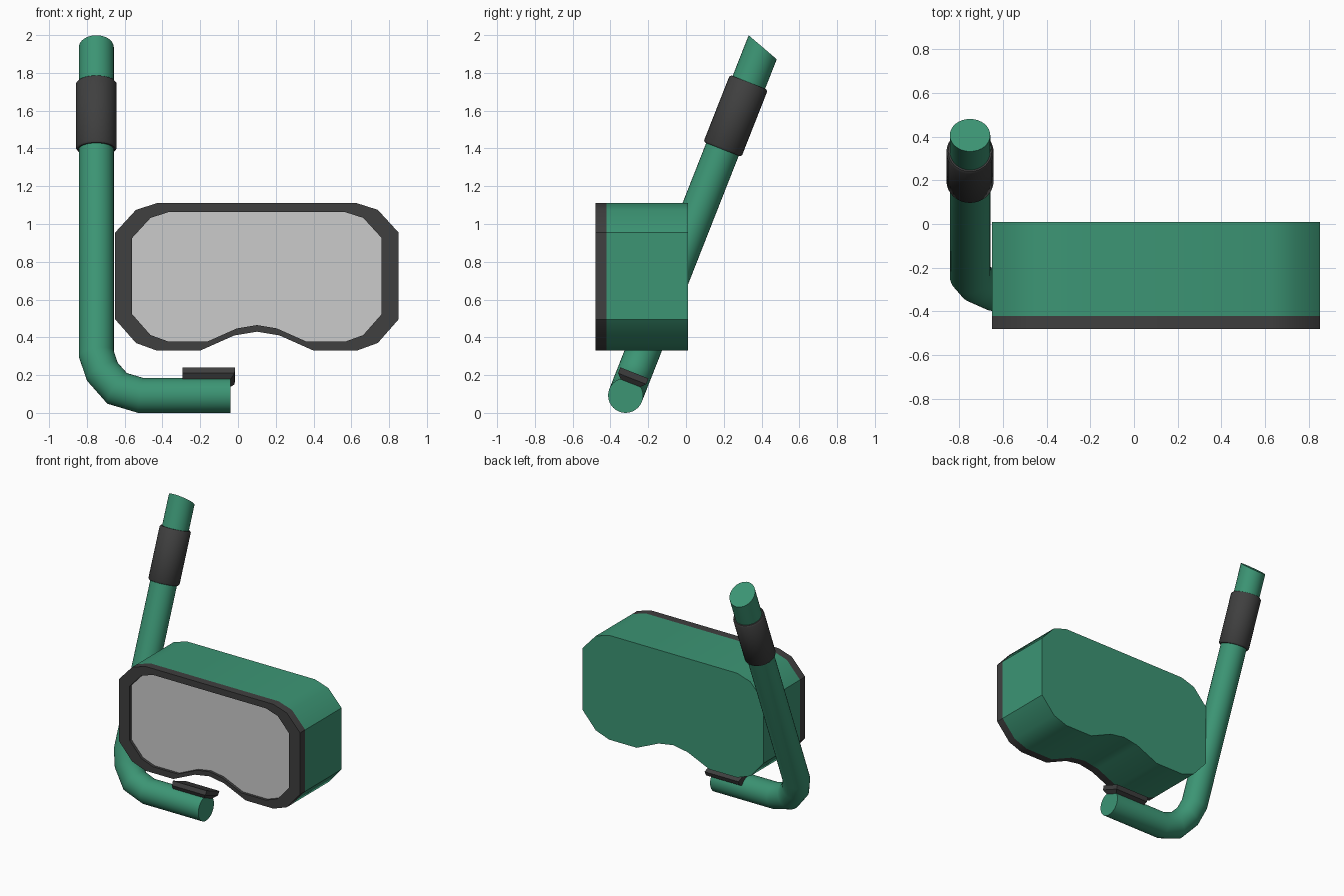
import bpy, bmesh, math
from mathutils import Matrix, Vector

if "Cube" in bpy.data.objects:
    bpy.data.objects.remove(bpy.data.objects["Cube"])


def material(name, rgb):
    m = bpy.data.materials.new(name)
    m.diffuse_color = (*rgb, 1)
    m.use_nodes = True
    m.node_tree.nodes["Principled BSDF"].inputs["Base Color"].default_value = m.diffuse_color
    return m


GREEN = material("green_rubber", (0.045, 0.30, 0.175))
DARK = material("dark_rubber", (0.05, 0.05, 0.05))


def make(name, verts, faces, mat=None, matrix=None, angle=40):
    bm = bmesh.new()
    vs = [bm.verts.new(v) for v in verts]
    for f in faces:
        bm.faces.new([vs[i] for i in f])
    bmesh.ops.recalc_face_normals(bm, faces=bm.faces)
    me = bpy.data.meshes.new(name)
    bm.to_mesh(me)
    bm.free()
    ob = bpy.data.objects.new(name, me)
    bpy.context.collection.objects.link(ob)
    if matrix:
        me.transform(matrix)
    if mat:
        me.materials.append(mat)
    bpy.ops.object.select_all(action='DESELECT')
    ob.select_set(True)
    bpy.context.view_layer.objects.active = ob
    bpy.ops.object.shade_smooth_by_angle(angle=math.radians(angle))
    return ob


def bands(rings, n, closed=False):
    """Quads joining successive rings of n vertices; capped unless closed."""
    faces = []
    for r in range(rings if closed else rings - 1):
        a, b = r * n, (r + 1) % rings * n
        faces += [(a + i, a + (i + 1) % n, b + (i + 1) % n, b + i) for i in range(n)]
    if not closed:
        faces += [range(n), range((rings - 1) * n, rings * n)]
    return faces


# Mask outline: right half about its centre line, mirrored
CX, CZ = 0.10, 0.72
half = [(0.12, 0.41), (0.30, 0.33), (0.53, 0.33), (0.64, 0.37), (0.75, 0.495),
        (0.75, 0.955), (0.64, 1.075), (0.53, 1.11)]
outline = [(0, 0.43)] + half + [(-x, z) for x, z in reversed(half)]
N = len(outline)


def loop(y, k=1.0):
    return [(CX + x * k, y, CZ + (z - CZ) * k) for x, z in outline]


# Mask skirt, frame and recessed lens
make("mask_body", loop(-0.42) + loop(0.01), bands(2, N), GREEN)
make("mask_frame", loop(-0.42) + loop(-0.48) + loop(-0.48, 0.88) + loop(-0.42, 0.88),
     bands(4, N, True), DARK)
make("lens", loop(-0.46, 0.88) + loop(-0.42, 0.88), bands(2, N))

# Snorkel is built in a tilted frame: x, n (across), s (along the tube)
TILT = Matrix.Translation((0, -0.32, 0.0925)) @ Matrix.Rotation(math.radians(-21.5), 4, 'X')
R, SIDES = 0.0925, 32


def tube(name, path, radii, mat, slant=0.0):
    pts = [Vector(p) for p in path]
    verts = []
    for i, p in enumerate(pts):
        t0 = (p - pts[i - 1]).normalized() if i else (pts[1] - p).normalized()
        t1 = (pts[i + 1] - p).normalized() if i < len(pts) - 1 else t0
        t = (t0 + t1).normalized()
        side = Vector((-t.y, t.x)) / t.dot(t0)
        for k in range(SIDES):
            a = 2 * math.pi * k / SIDES
            n = radii[i] * math.sin(a)
            q = p + side * radii[i] * math.cos(a)
            s = q.y - (slant * n if i == len(pts) - 1 else 0)
            verts.append((q.x, n, s))
    return make(name, verts, bands(len(pts), SIDES), mat, TILT)


# Bent tube with a slanted top
path = [(-0.04, 0), (-0.515, 0), (-0.64, 0.04), (-0.718, 0.135), (-0.75, 0.235), (-0.75, 1.981)]
tube("snorkel_tube", path, [R] * len(path), GREEN, slant=0.345)

# Sleeve around the upper tube
tube("snorkel_sleeve", [(-0.75, s) for s in (1.40, 1.41, 1.771, 1.781)],
     [0.1, 0.108, 0.108, 0.1], DARK)

# Mouthpiece tab on the short arm, flaring toward its top edge
tab = [(x, n, s) for s, x1, w in ((0.07, -0.04, 0.055), (0.095, -0.018, 0.08), (0.128, -0.015, 0.08))
       for x, n in ((-0.295, -w), (x1, -w), (x1, w), (-0.295, w))]
make("mouthpiece", tab, bands(3, 4), DARK, TILT, angle=20)
